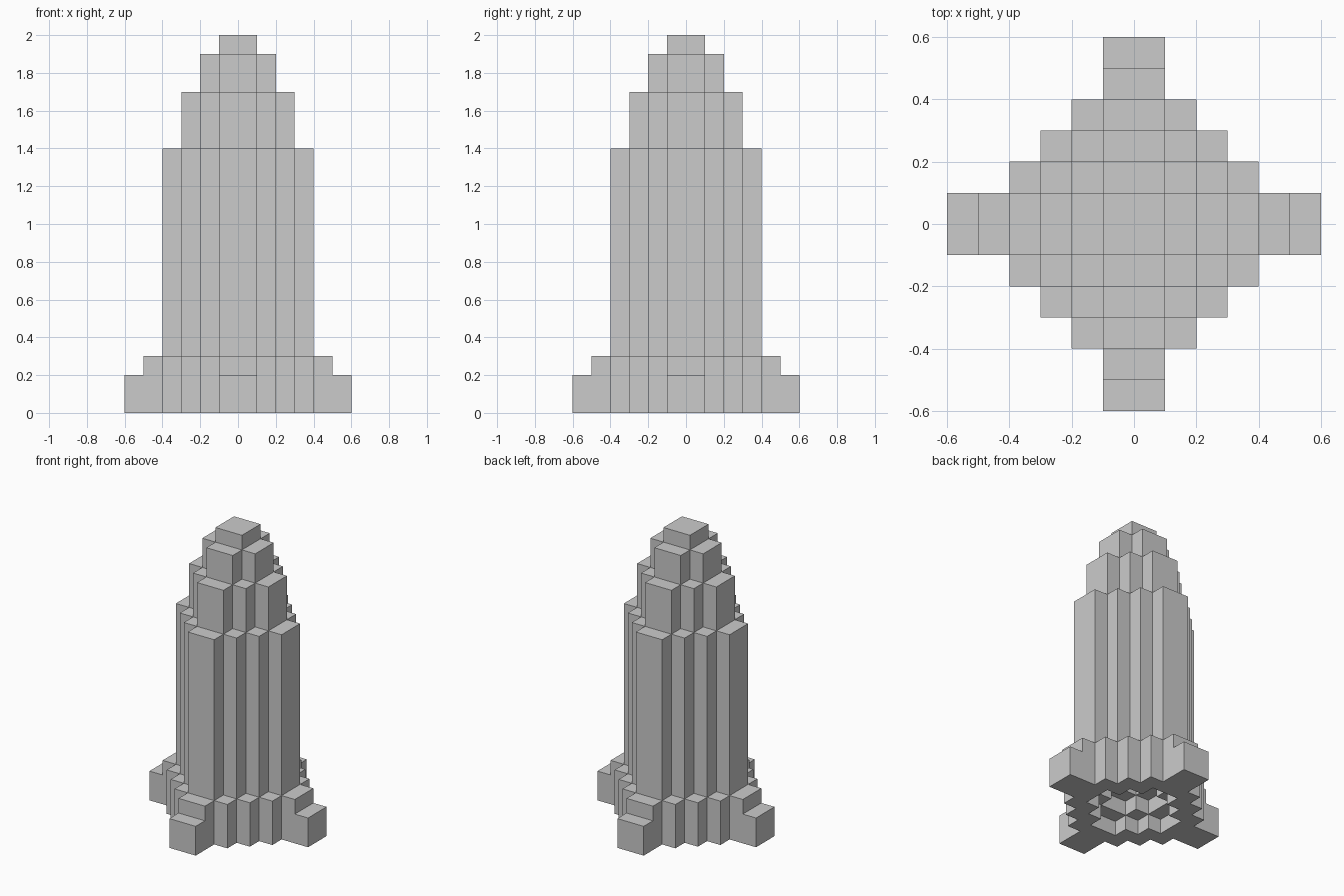
import bpy, bmesh

if "Cube" in bpy.data.objects:
    bpy.data.objects.remove(bpy.data.objects["Cube"])

U = 0.1  # block size

def diamond(n, tip=None):
    """Stepped diamond outline; n = half-width in blocks, tip = stretched arm length."""
    quarter = []
    for i in range(1, n + 1):
        x = tip if (tip and i == n) else i
        y = tip if (tip and i == 1) else n + 1 - i
        quarter.append((x, y))
    # corners of one quadrant, from +x to +y, with inner corners between
    pts = []
    q = quarter[::-1]
    for k, (x, y) in enumerate(q):
        pts.append((x, y))
        if k + 1 < len(q):
            pts.append((q[k + 1][0], y))
    out = []
    for _ in range(4):
        out += [p for p in pts]
        pts = [(-y, x) for x, y in pts]
    return [(x * U, y * U) for x, y in out]

def prism(bm, outline, z0, z1):
    low = [bm.verts.new((x, y, z0)) for x, y in outline]
    top = [bm.verts.new((x, y, z1)) for x, y in outline]
    bm.faces.new(low[::-1])
    bm.faces.new(top)
    for i in range(len(low)):
        j = (i + 1) % len(low)
        bm.faces.new((low[i], low[j], top[j], top[i]))

def stack(name, tiers):
    """Solid stepped stack: rings walked up, each tier (outline n, z0, z1)."""
    bm = bmesh.new()
    for n, z0, z1 in tiers:
        prism(bm, diamond(n), z0, z1)
    me = bpy.data.meshes.new(name)
    bm.to_mesh(me)
    bm.free()
    ob = bpy.data.objects.new(name, me)
    bpy.context.collection.objects.link(ob)
    return ob

def cut(ob, cutter):
    mod = ob.modifiers.new("hollow", 'BOOLEAN')
    mod.operation = 'DIFFERENCE'
    mod.solver = 'EXACT'
    mod.object = cutter
    cutter.hide_render = True
    cutter.hide_set(True)

# Flared base with a stepped hollow underneath
base = stack("base", [(5, 0, 0.3)])
for n, z0, z1 in [(3, -0.1, 0.1), (2, -0.1, 0.2), (1, -0.1, 0.28)]:
    cut(base, stack("hollow_cutter", [(n, z0, z1)]))

# Tall body and stepped nose tiers
stack("body", [(4, 0.3, 1.4)])
stack("nose_lower", [(3, 1.4, 1.7)])
stack("nose_middle", [(2, 1.7, 1.9)])
stack("nose_tip", [(1, 1.9, 2.0)])

# Four low feet at the ends of the base
for i, (dx, dy) in enumerate([(1, 0), (0, 1), (-1, 0), (0, -1)]):
    hx, hy = (0.05, 0.1) if dx else (0.1, 0.05)
    bm = bmesh.new()
    cx, cy = dx * 0.55, dy * 0.55
    prism(bm, [(cx - hx, cy - hy), (cx + hx, cy - hy),
               (cx + hx, cy + hy), (cx - hx, cy + hy)], 0, 0.2)
    me = bpy.data.meshes.new("foot")
    bm.to_mesh(me)
    bm.free()
    bpy.context.collection.objects.link(bpy.data.objects.new("foot_%d" % (i + 1), me))
